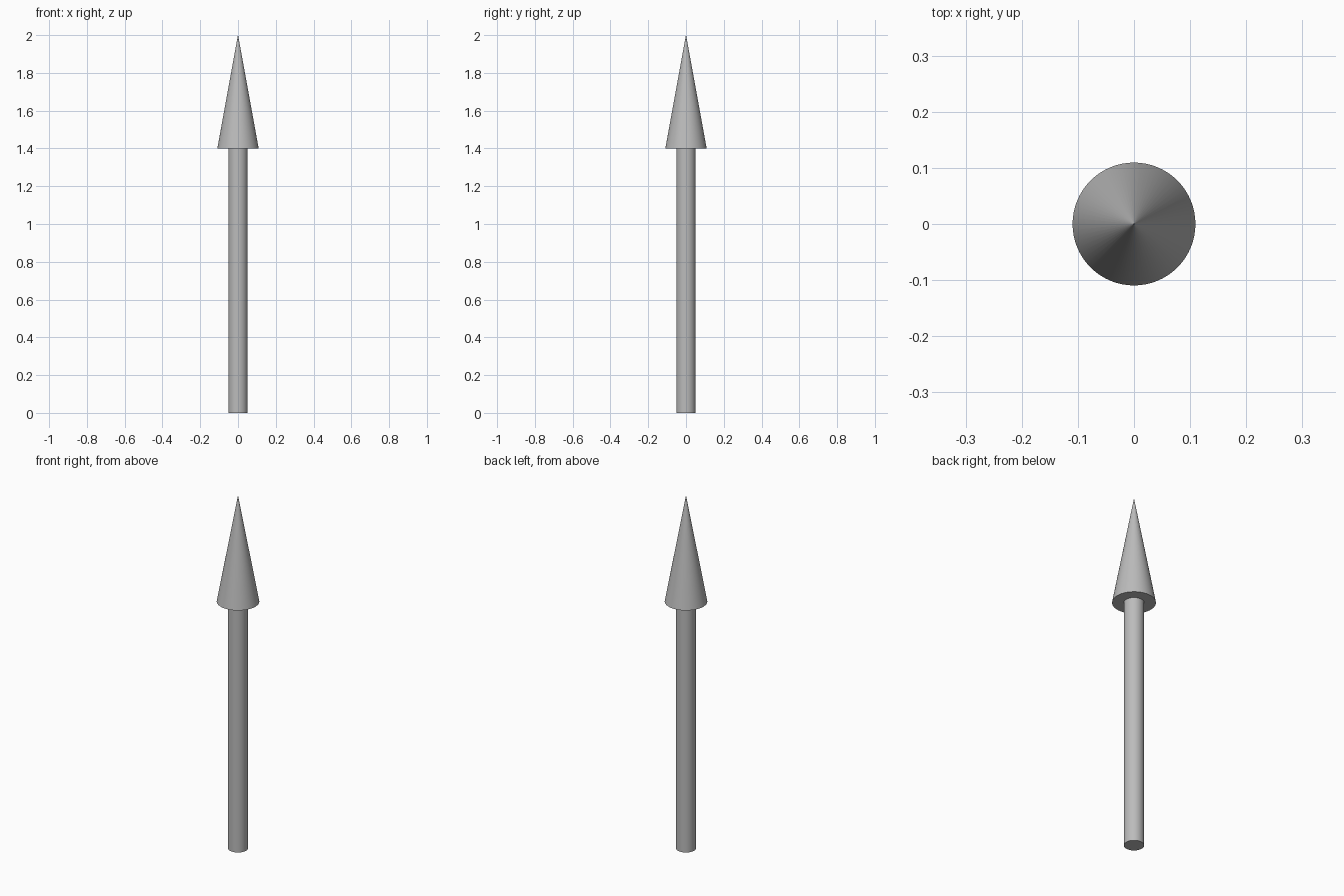
import bpy
from math import radians

if "Cube" in bpy.data.objects:
    bpy.data.objects.remove(bpy.data.objects["Cube"])

SIDES = 64
HEAD_BASE = 1.40
TOP = 2.0

# Mid grey for the whole arrow
grey = bpy.data.materials.new("mid_grey")
grey.diffuse_color = (0.5, 0.5, 0.5, 1)
grey.use_nodes = True
grey.node_tree.nodes["Principled BSDF"].inputs["Base Color"].default_value = grey.diffuse_color


def finish(name):
    obj = bpy.context.object
    obj.name = name
    obj.data.materials.append(grey)
    bpy.ops.object.shade_smooth_by_angle(angle=radians(30))


# Shaft: slim round rod standing on the ground
bpy.ops.mesh.primitive_cylinder_add(vertices=SIDES, radius=0.051, depth=HEAD_BASE,
                                    location=(0, 0, HEAD_BASE / 2))
finish("arrow_shaft")

# Head: tall cone with a closed underside; the minute flat tip keeps shading clean
bpy.ops.mesh.primitive_cone_add(vertices=SIDES, radius1=0.1095, radius2=0.0003,
                                depth=TOP - HEAD_BASE,
                                location=(0, 0, (TOP + HEAD_BASE) / 2))
finish("arrow_head")
